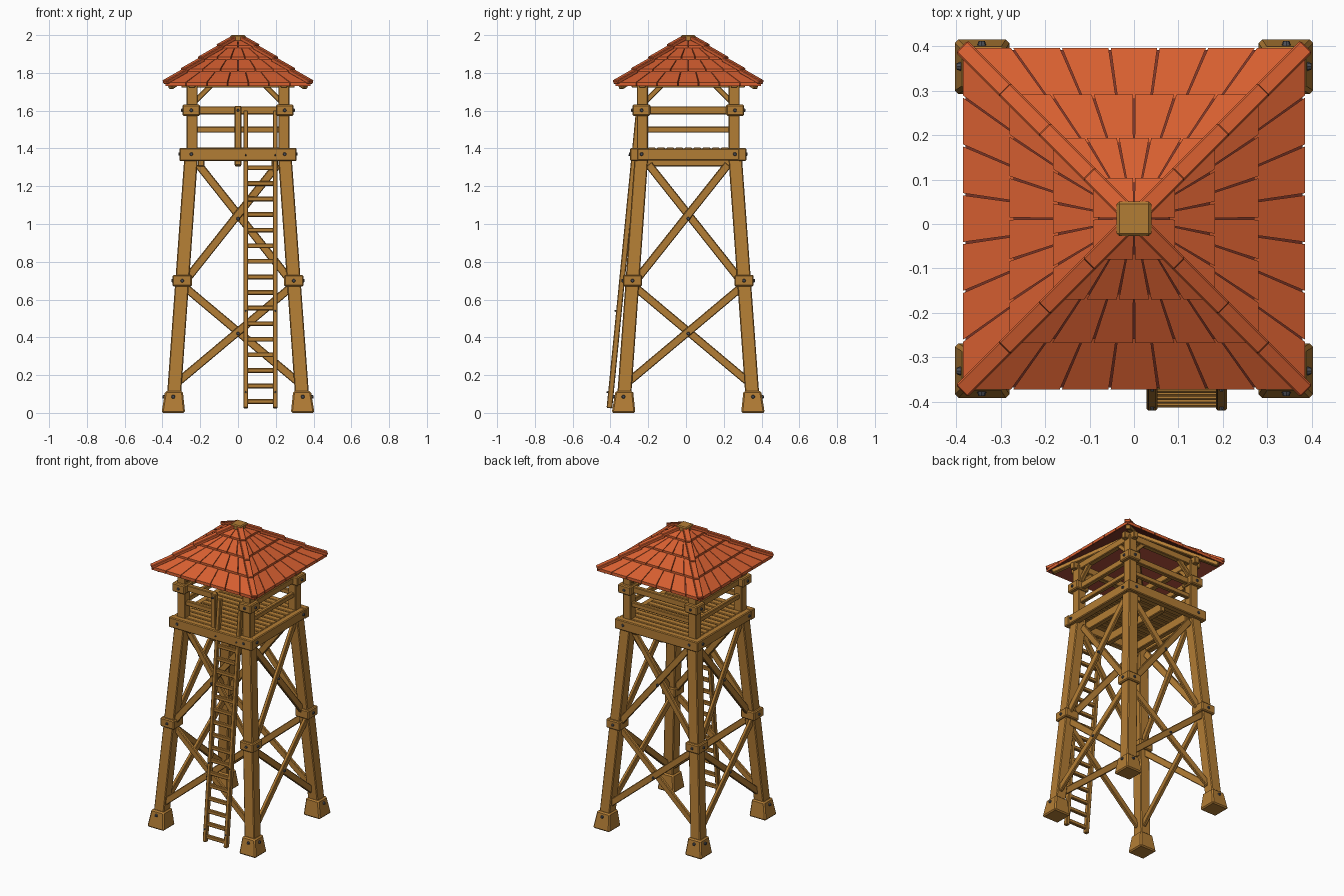
import bpy, bmesh, math
from mathutils import Vector, Matrix

if "Cube" in bpy.data.objects:
    bpy.data.objects.remove(bpy.data.objects["Cube"])

CY = 0.012            # tower axis sits slightly behind the ladder side
SLOPE = 0.667         # roof pitch


def material(name, rgb):
    m = bpy.data.materials.new(name)
    m.diffuse_color = (*rgb, 1)
    m.use_nodes = True
    m.node_tree.nodes["Principled BSDF"].inputs["Base Color"].default_value = m.diffuse_color
    return m


WOOD = material("warm wood", (0.45, 0.205, 0.035))
TILE = material("orange roof", (0.68, 0.115, 0.03))
UNDER = material("dark red underlay", (0.2, 0.035, 0.02))
IRON = material("dark iron", (0.075, 0.08, 0.095))


def finish(name, bm, mat, bevel=0.0):
    bmesh.ops.recalc_face_normals(bm, faces=bm.faces)
    me = bpy.data.meshes.new(name)
    bm.to_mesh(me)
    bm.free()
    me.materials.append(mat)
    ob = bpy.data.objects.new(name, me)
    ob.location.y = CY
    bpy.context.collection.objects.link(ob)
    if bevel:
        mod = ob.modifiers.new("worn edges", 'BEVEL')
        mod.width = bevel
        mod.segments = 1
    return ob


def hexa(bm, low, high):
    """Solid between two matching quads."""
    a = [bm.verts.new(p) for p in low]
    b = [bm.verts.new(p) for p in high]
    bm.faces.new(a[::-1])
    bm.faces.new(b)
    for i in range(4):
        j = (i + 1) % 4
        bm.faces.new((a[i], a[j], b[j], b[i]))


def square(x, y, z, h):
    return [(x - h, y - h, z), (x + h, y - h, z), (x + h, y + h, z), (x - h, y + h, z)]


def uprights(name, segs, mat, bevel):
    """Vertical tapered blocks: centre/half at the bottom and the top, on all four corners."""
    bm = bmesh.new()
    for z0, c0, h0, z1, c1, h1 in segs:
        for sx in (-1, 1):
            for sy in (-1, 1):
                hexa(bm, square(sx * c0, sy * c0, z0, h0), square(sx * c1, sy * c1, z1, h1))
    return finish(name, bm, mat, bevel)


def beams(name, segs, mat=WOOD, bevel=0.004):
    """Straight timbers: start, end, width, height."""
    bm = bmesh.new()
    for p, q, w, h in segs:
        p, q = Vector(p), Vector(q)
        d = (q - p).normalized()
        ref = Vector((0, 1, 0)) if abs(d.z) > 0.95 else Vector((0, 0, 1))
        s = d.cross(ref).normalized()
        u = s.cross(d)
        ring = [s * a * w / 2 + u * b * h / 2 for a, b in ((-1, -1), (1, -1), (1, 1), (-1, 1))]
        hexa(bm, [p + r for r in ring], [q + r for r in ring])
    return finish(name, bm, mat, bevel)


def turn(p, k):
    """Rotate a point of the front side onto side k."""
    return Matrix.Rotation(k * math.pi / 2, 3, 'Z') @ Vector(p)


def all_sides(segs, sides=range(4)):
    return [(turn(p, k), turn(q, k), w, h) for k in sides for p, q, w, h in segs]


def leg(z):
    return 0.3456 - 0.0719 * z


# Feet, legs, posts and the collars around them
uprights("feet", [(0, 0.3425, 0.0625, 0.115, 0.339, 0.047)], WOOD, 0.008)
uprights("legs", [(0.08, leg(0.08), 0.037, 1.36, leg(1.36), 0.036)], WOOD, 0.005)
uprights("posts", [(1.33, 0.243, 0.029, 1.75, 0.243, 0.029)], WOOD, 0.004)
uprights("leg_collars", [(0.67, leg(0.7), 0.051, 0.73, leg(0.7), 0.051)], WOOD, 0.006)
uprights("post_collars", [(1.573, 0.248, 0.047, 1.632, 0.248, 0.047)], WOOD, 0.006)

# Crossed braces, one of each pair slightly further out
cross = []
for xa, za, xb, zb in ((0.31, 0.17, 0.28, 0.665), (0.27, 0.71, 0.21, 1.315)):
    for s, off in ((-1, 0.011), (1, -0.011)):
        cross.append(((s * xa, -leg(za) - off, za), (-s * xb, -leg(zb) - off, zb), 0.022, 0.042))
beams("cross_braces", all_sides(cross))

# Platform: rim beams, joists and planks
rim = [((-0.31, s * 0.286, 1.368), (0.31, s * 0.286, 1.368), 0.044, 0.068) for s in (-1, 1)]
rim += [((s * 0.284, -0.27, 1.368), (s * 0.284, 0.27, 1.368), 0.044, 0.064) for s in (-1, 1)]
beams("platform_rim", rim, bevel=0.005)
beams("joists", [((x, -0.265, 1.335), (x, 0.265, 1.335), 0.034, 0.06) for x in (-0.195, 0, 0.195)])
N = 11
step = 0.53 / N
beams("floor_planks", [((-0.27, -0.265 + (i + 0.5) * step, 1.393),
                        (0.27, -0.265 + (i + 0.5) * step, 1.393), step - 0.006, 0.022)
                       for i in range(N)])

# Railings; the front one stops at a gate post beside the ladder
rails = [((-0.22, -0.245, 1.602), (0.22, -0.245, 1.602), 0.03, 0.042),
         ((-0.22, -0.245, 1.5), (0.22, -0.245, 1.5), 0.026, 0.032)]
front = [(p, (0, q[1], q[2]), w, h) for p, q, w, h in rails]
beams("railings", all_sides(rails, (1, 2, 3)) + front)
beams("gate_post", [((0, -0.262, 1.31), (0, -0.262, 1.625), 0.036, 0.036)])

# Roof frame: ring beams, knee braces and hip rafters
beams("ring_beams", all_sides([((-0.3, -0.243, 1.745), (0.3, -0.243, 1.745), 0.036, 0.046)]))
beams("knee_braces", all_sides([((s * 0.235, -0.243, 1.64), (s * 0.135, -0.243, 1.74), 0.026, 0.028)
                                for s in (-1, 1)]))


def roof(r):
    return 1.73 + SLOPE * (0.385 - r)


beams("hip_rafters", [((sx * 0.36, sy * 0.36, roof(0.36) - 0.02),
                       (sx * 0.01, sy * 0.01, roof(0.01) - 0.02), 0.032, 0.03)
                      for sx in (-1, 1) for sy in (-1, 1)])

# Dark underlay pyramid
bm = bmesh.new()
corners = [bm.verts.new(p) for p in square(0, 0, roof(0.38) - 0.003, 0.38)]
tip = bm.verts.new((0, 0, roof(0) - 0.003))
for i in range(4):
    bm.faces.new((corners[i], corners[(i + 1) % 4], tip))
finish("roof_underlay", bm, UNDER)

# Overlapping shingle rows with slits that converge on the apex
rows = [(0.385, 0.27, 7), (0.28, 0.17, 6), (0.182, 0.08, 5), (0.092, 0.01, 2)]
bm = bmesh.new()
for k in range(4):
    for r0, r1, n in rows:
        for i in range(n):
            gap = 0.0025 / r0
            t0 = -1 + 2 * i / n + (gap if i else 0)
            t1 = -1 + 2 * (i + 1) / n - (gap if i < n - 1 else 0)
            plan = ((t0, r0), (t1, r0), (t1, r1), (t0, r1))
            low = [turn((t * r, -r, roof(r)), k) for t, r in plan]
            high = [turn((t * r, -r, roof(r) + (0.02 if r == r0 else 0.005)), k) for t, r in plan]
            hexa(bm, low, high)
finish("shingles", bm, TILE)

# Hip caps in overlapping lengths
caps = []
for r0, r1 in ((0.386, 0.28), (0.29, 0.19), (0.2, 0.09), (0.1, 0.01)):
    for sx in (-1, 1):
        for sy in (-1, 1):
            caps.append(((sx * r0, sy * r0, roof(r0) + 0.021),
                         (sx * r1, sy * r1, roof(r1) + 0.011), 0.038, 0.022))
beams("hip_caps", caps, TILE, 0.004)

# Wooden cap on the peak
bm = bmesh.new()
hexa(bm, square(0, 0, 1.965, 0.039), square(0, 0, 2.0, 0.039))
finish("peak_cap", bm, WOOD, 0.006)


# Ladder leaning against the platform
def lean(z):
    return -0.405 - CY + (z - 0.03) * 0.155 / 1.57


beams("ladder_stiles", [((x, lean(0.025), 0.025), (x, lean(1.6), 1.6), 0.025, 0.03)
                        for x in (0.041, 0.197)])
beams("ladder_rungs", [((0.045, lean(z), z), (0.193, lean(z), z), 0.022, 0.025)
                       for z in (0.06 + 0.0825 * i for i in range(16))])

# Iron bolts on every outward face
spots = []
for k in range(4):
    for s in (-1, 1):
        for x, y, z, r in ((0.343, 0.393, 0.085, 0.012), (leg(0.7), leg(0.7) + 0.051, 0.7, 0.012),
                           (0.247, 0.307, 1.37, 0.012), (0.247, 0.295, 1.602, 0.012)):
            spots.append((turn((s * x, -y, z), k), k, r))
    for z in (0.42, 1.028):
        spots.append((turn((0, -leg(z) - 0.022, z), k), k, 0.011))
spots.append((Vector((0, -0.281, 1.602)), 0, 0.009))
for x in (0.041, 0.197):
    spots.append((Vector((x, -0.309, 1.365)), 0, 0.006))
    for z in (0.11, 0.54):
        spots.append((Vector((x, lean(z) - 0.016, z)), 0, 0.006))
bm = bmesh.new()
for p, k, r in spots:
    place = (Matrix.Translation(p) @ Matrix.Rotation(k * math.pi / 2, 4, 'Z')
             @ Matrix.Rotation(math.pi / 2, 4, 'X'))
    bmesh.ops.create_cone(bm, cap_ends=True, segments=8, radius1=r, radius2=r * 0.6,
                          depth=0.014, matrix=place)
finish("bolts", bm, IRON)
